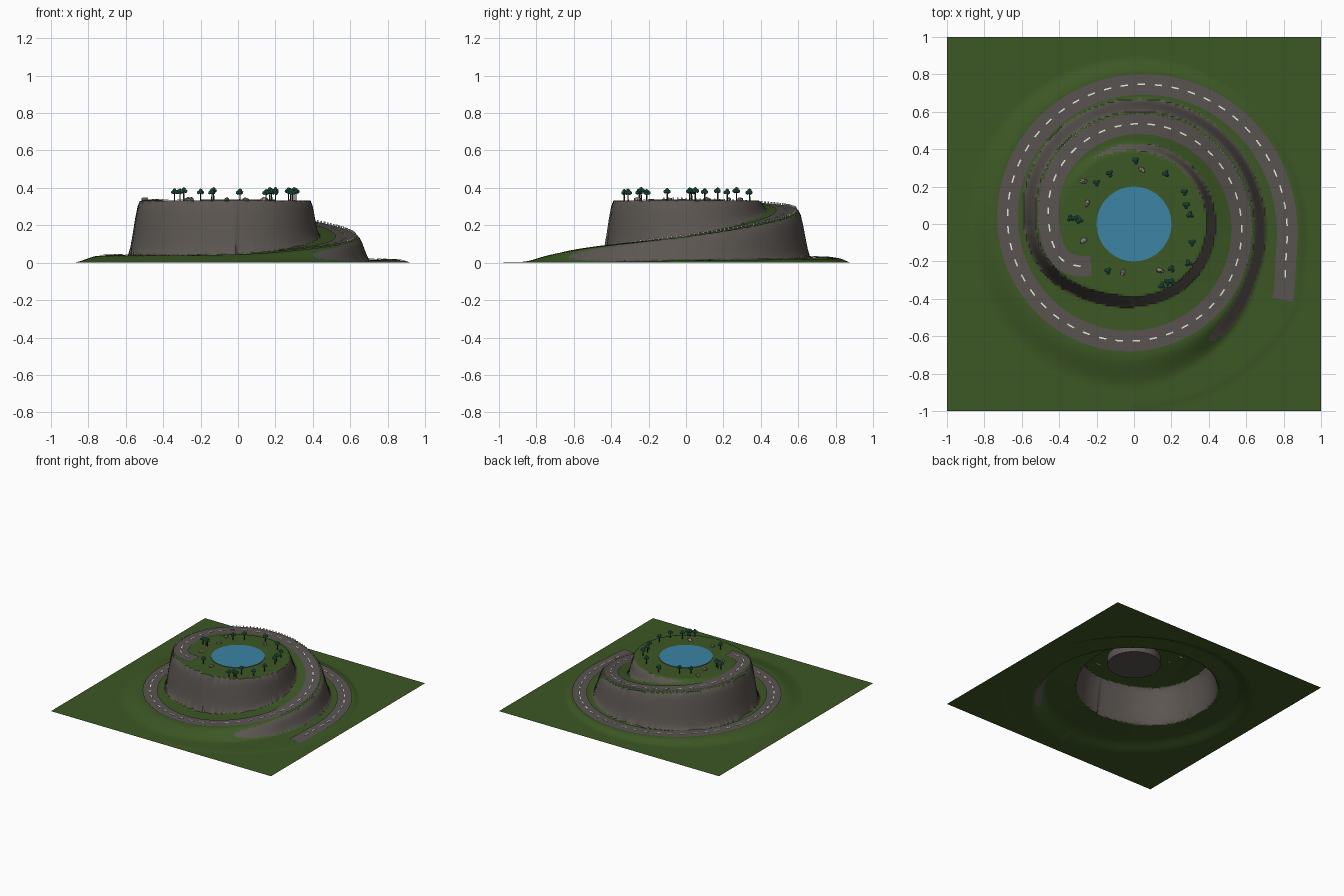
import bpy, bmesh, math, random
from mathutils import Matrix, Vector

if "Cube" in bpy.data.objects:
    bpy.data.objects.remove(bpy.data.objects["Cube"])

random.seed(4)
TOP = 0.333          # plateau height
HALF = 0.055         # half road width


def material(name, rgb):
    m = bpy.data.materials.new(name)
    m.diffuse_color = (*rgb, 1)
    m.use_nodes = True
    m.node_tree.nodes["Principled BSDF"].inputs["Base Color"].default_value = m.diffuse_color
    return m


GRASS = material("grass green", (0.046, 0.095, 0.018))
CLIFF = material("cliff grey", (0.105, 0.092, 0.082))
ROAD = material("road grey", (0.10, 0.088, 0.082))
PAINT = material("white paint", (0.8, 0.8, 0.74))
WATER = material("water blue", (0.045, 0.23, 0.37))
LEAF = material("leaf teal", (0.03, 0.17, 0.10))
BARK = material("dark bark", (0.03, 0.035, 0.025))
STONE = material("pale stone", (0.27, 0.24, 0.21))

# Spiral road: angle in degrees, radius, height
KEYS = [(-27, .892, .004), (-14, .836, .008), (0, .818, .012), (45, .785, .018),
        (90, .745, .025), (180, .675, .037), (270, .625, .045), (315, .602, .085),
        (360, .575, .14), (450, .535, .28), (500, .50, .318), (540, .455, .332),
        (555, .445, TOP), (566, .43, TOP), (574.5, .388, TOP), (584.5, .322, TOP)]


def path(t):
    """Radius and height of the road at angle t (cubic through the keys)."""
    t = min(max(t, KEYS[0][0]), KEYS[-1][0])
    i = 0
    while i < len(KEYS) - 2 and t > KEYS[i + 1][0]:
        i += 1
    a, b = KEYS[i], KEYS[i + 1]
    p, n = KEYS[max(i - 1, 0)], KEYS[min(i + 2, len(KEYS) - 1)]
    d = b[0] - a[0]
    u = (t - a[0]) / d
    out = []
    for k in (1, 2):
        m0 = (b[k] - p[k]) / (b[0] - p[0]) * d
        m1 = (n[k] - a[k]) / (n[0] - a[0]) * d
        out.append((2*u**3 - 3*u*u + 1) * a[k] + (u**3 - 2*u*u + u) * m0
                   + (3*u*u - 2*u**3) * b[k] + (u**3 - u*u) * m1)
    return out


def road_point(t):
    r, z = path(t)
    a = math.radians(t)
    return Vector((r * math.cos(a), r * math.sin(a), z))


def road_frame(t):
    """Point, travel direction and outward side of the road."""
    d = road_point(min(t + .5, 584.5)) - road_point(max(t - .5, -27))
    d.normalize()
    return road_point(t), d, Vector((d.y, -d.x, 0)).normalized()


def step(h0, h1, r, r0, r1):
    u = min(max((r - r0) / (r1 - r0), 0), 1)
    return h0 + (h1 - h0) * u * u * (3 - 2 * u)


def height(x, y):
    r = math.hypot(x, y)
    a = math.degrees(math.atan2(y, x))
    if a < -90:
        a += 360
    ro, zo = path(a)
    if a < 180:      # plateau, upper road, cliff, lower road
        ri, zi = path(a + 360)
        h = step(TOP, zi, r, .387, .437)
        w = .07 + .13 * min(max((-25 - a) / 65, 0), 1)
        h = step(h, zo, r, ri + .065, ri + .065 + w)
    else:            # plateau drops straight to the lower road
        rim = step(.52, .387, a, 180, 262)
        h = step(TOP, zo, r, rim, rim + .065)
    return step(h, 0, r, ro + .065, max(.89, ro + .11))


def finish(name, bm, *mats, smooth=False):
    me = bpy.data.meshes.new(name)
    bm.to_mesh(me)
    bm.free()
    for m in mats:
        me.materials.append(m)
    ob = bpy.data.objects.new(name, me)
    bpy.context.collection.objects.link(ob)
    if smooth:
        bpy.ops.object.select_all(action='DESELECT')
        ob.select_set(True)
        bpy.context.view_layer.objects.active = ob
        bpy.ops.object.shade_smooth_by_angle(angle=math.radians(40))
    return ob


# Terrain: height field, steep faces are rock, open under the lake
bm = bmesh.new()
bmesh.ops.create_grid(bm, x_segments=160, y_segments=160, size=1)
for v in bm.verts:
    v.co.z = height(v.co.x, v.co.y)
hole = [f for f in bm.faces if f.calc_center_median().xy.length < .18]
bmesh.ops.delete(bm, geom=hole, context='FACES')
bm.normal_update()
for f in bm.faces:
    f.material_index = 1 if f.normal.z < .8 else 0
finish("terrain", bm, GRASS, CLIFF, smooth=True)

# Lake basin with water on top
bm = bmesh.new()
bmesh.ops.create_cone(bm, cap_ends=True, segments=64, radius1=.2, radius2=.2,
                      depth=.067, matrix=Matrix.Translation((0, 0, .3035)))
bm.normal_update()
for f in bm.faces:
    f.material_index = 1 if f.normal.z > .9 else 0
finish("lake", bm, CLIFF, WATER, smooth=True)

# Road ribbon
bm = bmesh.new()
prev = None
for i in range(306):
    p, d, s = road_frame(-27 + 611.5 * i / 305)
    row = [bm.verts.new(p + s * k * HALF + Vector((0, 0, .005))) for k in (-1, 0, 1)]
    if prev:
        for k in (0, 1):
            bm.faces.new((prev[k], prev[k + 1], row[k + 1], row[k]))
    prev = row
bmesh.ops.recalc_face_normals(bm, faces=bm.faces)
finish("road", bm, ROAD, smooth=True)


def place(p, d, s, size):
    rot = Matrix((d, s, d.cross(s))).transposed().to_4x4()
    return Matrix.Translation(p) @ rot @ Matrix.Diagonal((*size, 1))


# Centre dashes and edge posts, spaced along the road
dashes, posts = bmesh.new(), bmesh.new()
t = -24
run = post_run = 0
last = road_point(t)
while t < 582:
    p, d, s = road_frame(t)
    gap = (p - last).length
    run, post_run, last = run + gap, post_run + gap, p
    if run > .09:
        run = 0
        bmesh.ops.create_cube(dashes, size=1, matrix=place(
            p + Vector((0, 0, .006)), d, s, (.04, .008, .003)))
    if 335 < t < 556 and post_run > .022:
        post_run = 0
        bmesh.ops.create_cube(posts, size=1, matrix=place(
            p + s * .054 + Vector((0, 0, .009)), d, s, (.008, .006, .012)))
    t += .2
for b in (dashes, posts):
    bmesh.ops.recalc_face_normals(b, faces=b.faces)
finish("centre_dashes", dashes, PAINT)
finish("edge_posts", posts, PAINT)

# Trees around the lake
TREES = [(-.2, .22), (-.13, .27), (.01, .34), (.17, .27), (.27, .17), (.28, .1),
         (.3, .05), (.31, -.1), (.29, -.21), (.2, -.24), (.18, -.31), (.15, -.33),
         (-.14, -.25), (-.29, .02), (-.34, .03), (-.31, .03), (.2, -.31)]
trunks, crowns = bmesh.new(), bmesh.new()
for x, y in TREES:
    h = random.uniform(.04, .052)
    bmesh.ops.create_cone(trunks, cap_ends=True, segments=6, radius1=.004, radius2=.003,
                          depth=h, matrix=Matrix.Translation((x, y, TOP + h / 2)))
    turn = random.uniform(0, 6.28)
    for k in range(4):
        a = turn + k * 2.09
        off = .011 if k < 3 else 0
        c = (x + off * math.cos(a), y + off * math.sin(a), TOP + h + (.01 if k == 3 else 0))
        bmesh.ops.create_icosphere(crowns, subdivisions=1, radius=random.uniform(.010, .013),
                                   matrix=Matrix.Translation(c))
finish("tree_trunks", trunks, BARK)
finish("tree_crowns", crowns, LEAF)

# Loose rocks
rocks = bmesh.new()
for x, y in [(-.27, .23), (-.25, .11), (-.27, -.09), (-.06, -.26), (.14, -.25), (.04, .29)]:
    m = (Matrix.Translation((x, y, TOP + .004)) @ Matrix.Rotation(random.uniform(0, 3), 4, 'Z')
         @ Matrix.Diagonal((1.3, .8, .7, 1)))
    made = bmesh.ops.create_icosphere(rocks, subdivisions=1, radius=.018, matrix=m)
    for v in made["verts"]:
        v.co += Vector([random.uniform(-.003, .003) for _ in range(3)])
finish("rocks", rocks, STONE)
